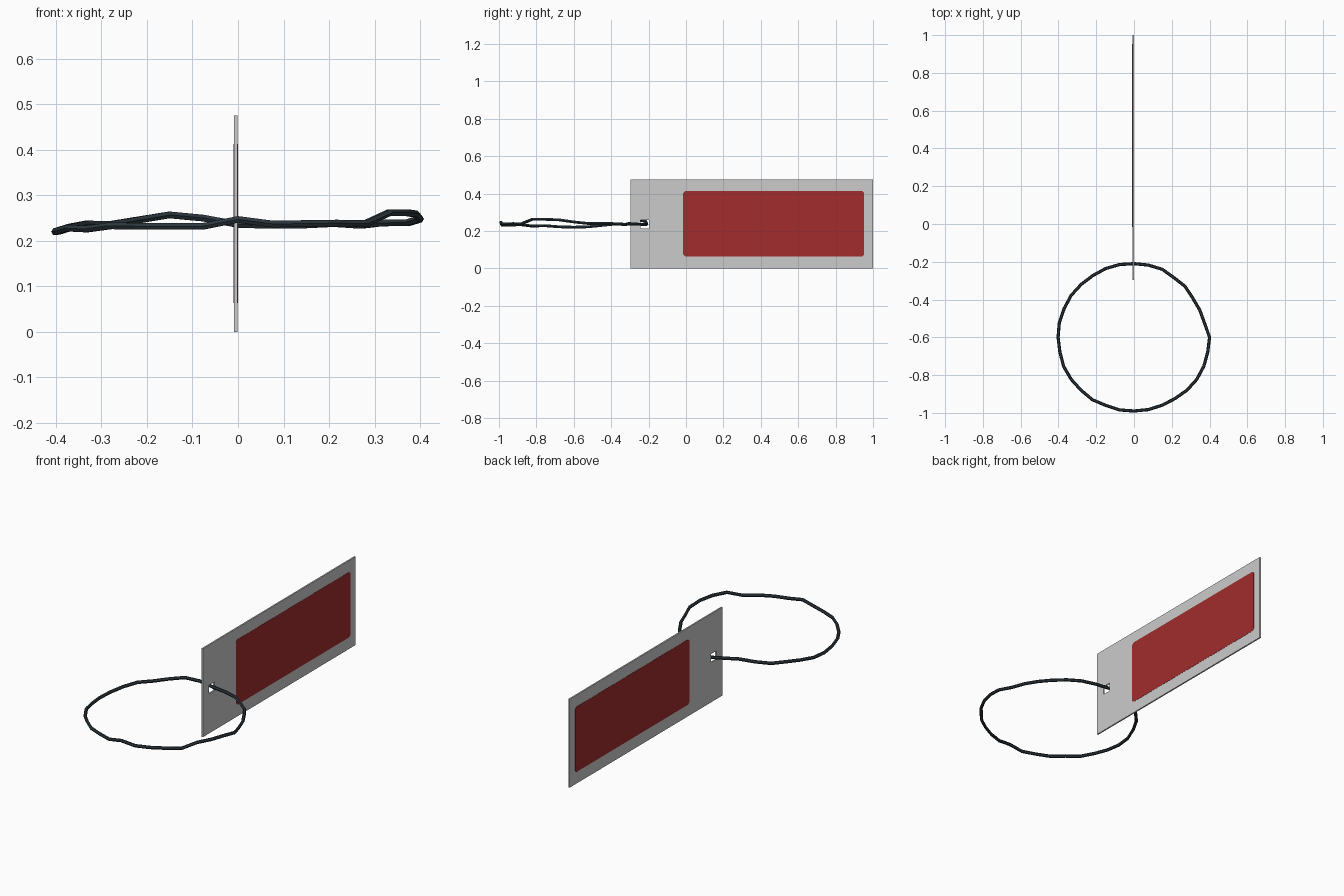
import bpy, bmesh, math
from mathutils import Vector

if "Cube" in bpy.data.objects:
    bpy.data.objects.remove(bpy.data.objects["Cube"])


def material(name, rgb):
    m = bpy.data.materials.new(name)
    m.diffuse_color = (*rgb, 1.0)
    m.use_nodes = True
    m.node_tree.nodes["Principled BSDF"].inputs["Base Color"].default_value = m.diffuse_color
    return m


GREY = material("light grey card", (0.60, 0.60, 0.60))
RED = material("deep red", (0.36, 0.025, 0.026))
SLATE = material("dark slate", (0.025, 0.038, 0.048))


def add_object(name, bm, mat):
    bmesh.ops.recalc_face_normals(bm, faces=bm.faces)
    mesh = bpy.data.meshes.new(name)
    bm.to_mesh(mesh)
    bm.free()
    mesh.materials.append(mat)
    ob = bpy.data.objects.new(name, mesh)
    bpy.context.collection.objects.link(ob)
    return ob


def extrude_x(bm, depth):
    ret = bmesh.ops.extrude_face_region(bm, geom=bm.faces[:])
    moved = [g for g in ret["geom"] if isinstance(g, bmesh.types.BMVert)]
    bmesh.ops.translate(bm, verts=moved, vec=(depth, 0, 0))


# Card: a thin upright plate with a square hole for the cord
X0, X1 = -0.009, -0.001
ys = (-0.297, -0.244, -0.198, 1.0)
zs = (0.0, 0.213, 0.259, 0.475)
bm = bmesh.new()
grid = [[bm.verts.new((X0, y, z)) for z in zs] for y in ys]
for i in range(3):
    for j in range(3):
        if (i, j) != (1, 1):
            bm.faces.new((grid[i][j], grid[i + 1][j],
                          grid[i + 1][j + 1], grid[i][j + 1]))
extrude_x(bm, X1 - X0)
add_object("card", bm, GREY)


# Printed red panels on both sides, with slightly clipped corners
def panel(name, x, depth):
    y0, y1, z0, z1, c = -0.015, 0.953, 0.063, 0.413, 0.010
    outline = [(y0 + c, z0), (y1 - c, z0), (y1, z0 + c), (y1, z1 - c),
               (y1 - c, z1), (y0 + c, z1), (y0, z1 - c), (y0, z0 + c)]
    bm = bmesh.new()
    bm.faces.new([bm.verts.new((x, y, z)) for y, z in outline])
    extrude_x(bm, depth)
    add_object(name, bm, RED)


panel("panel_right", X1 - 0.0005, 0.0015)
panel("panel_left", X0 + 0.0005, -0.0015)

# Cord: closed wavering ring; (radius, height) at equal angles, from the hole
ring = [(.39, .236), (.39, .234), (.39, .235), (.38, .238), (.382, .234),
        (.374, .239), (.377, .240), (.381, .240), (.40, .248), (.398, .259),
        (.40, .262), (.40, .262), (.396, .238), (.39, .239), (.389, .238),
        (.39, .237), (.39, .247), (.392, .232), (.39, .232), (.397, .232),
        (.396, .233), (.40, .226), (.403, .228), (.40, .222), (.402, .220),
        (.403, .222), (.40, .230), (.40, .237), (.396, .236), (.393, .246),
        (.394, .257), (.393, .250)]
N, SIDES, R = len(ring), 6, 0.0085
bm = bmesh.new()
loops = []
for i, (rad, z) in enumerate(ring):
    a = math.tau * i / N
    out = Vector((math.sin(a), math.cos(a), 0))
    centre = Vector((0, -0.6, z)) + out * rad
    loops.append([bm.verts.new(centre
                               + out * R * math.cos(math.tau * k / SIDES)
                               + Vector((0, 0, R * math.sin(math.tau * k / SIDES))))
                  for k in range(SIDES)])
for i in range(N):
    a, b = loops[i], loops[(i + 1) % N]
    for k in range(SIDES):
        m = (k + 1) % SIDES
        bm.faces.new((a[k], a[m], b[m], b[k]))
add_object("cord", bm, SLATE)
